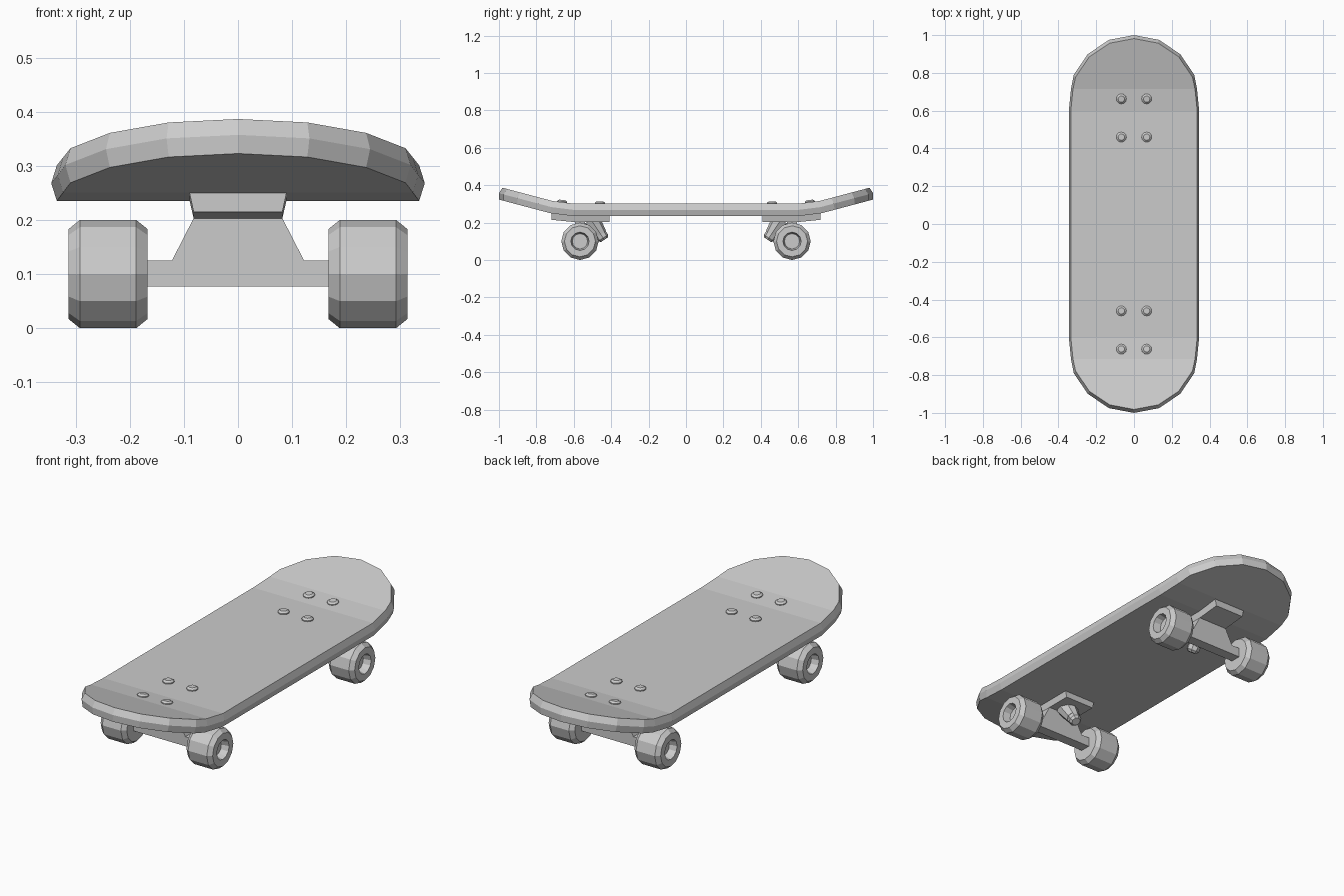
import bpy, bmesh
from math import pi, sin, cos, atan, radians
from mathutils import Matrix, Vector

if "Cube" in bpy.data.objects:
    bpy.data.objects.remove(bpy.data.objects["Cube"])


def make(name, bm, turn=0.0):
    bmesh.ops.remove_doubles(bm, verts=bm.verts, dist=1e-5)
    bmesh.ops.recalc_face_normals(bm, faces=bm.faces)
    me = bpy.data.meshes.new(name)
    bm.to_mesh(me)
    bm.free()
    ob = bpy.data.objects.new(name, me)
    ob.rotation_euler.z = turn
    bpy.context.collection.objects.link(ob)
    return ob


def loft(rings):
    """Join matching closed rings of points and cap both ends."""
    bm = bmesh.new()
    vs = [[bm.verts.new(p) for p in r] for r in rings]
    n = len(rings[0])
    for a, b in zip(vs, vs[1:]):
        for i in range(n):
            j = (i + 1) % n
            bm.faces.new((a[i], a[j], b[j], b[i]))
    bm.faces.new(vs[0])
    bm.faces.new(vs[-1])
    return bm


def lathe(profile, sides, matrix):
    """Spin (radius, height) pairs about local z, then place."""
    return loft([[matrix @ Vector((r * cos(2 * pi * i / sides), r * sin(2 * pi * i / sides), h))
                  for i in range(sides)] for r, h in profile])


# deck: rounded outline, kicked up at both ends, with a bevelled edge
def deck_z(y):
    y = abs(y)
    if y < 0.6:
        return 0.268
    if y < 0.72:
        return 0.268 + (y - 0.6) * 0.125
    return 0.283 + (y - 0.72) * 0.265


half = [(0.345, 0.6), (0.333, 0.72), (0.319, 0.79), (0.244, 0.90), (0.132, 0.975), (0.0, 1.0)]
tilts = [radians(3.5), radians(11)] + [atan(0.265)] * 4
rows = [(w, -y, -t) for (w, y), t in zip(half[::-1], tilts[::-1])]
rows += [(w, y, t) for (w, y), t in zip(half, tilts)]

bm = bmesh.new()
layers = []
for off, inset in ((-0.033, 1), (0, 0), (0.033, 1)):
    layer = []
    for w, y, t in rows:
        x = w * (0.97 if inset else 1)
        if inset and abs(y) > 0.73:
            y *= 1 - 0.01 * (abs(y) - 0.6) / 0.4
        yy, zz = y - sin(t) * off, deck_z(y) + cos(t) * off
        right = bm.verts.new((x, yy, zz))
        left = right if w == 0 else bm.verts.new((-x, yy, zz))
        layer.append((left, right))
    layers.append(layer)
for layer in (layers[0], layers[2]):
    for (l0, r0), (l1, r1) in zip(layer, layer[1:]):
        bm.faces.new(list(dict.fromkeys((l0, r0, r1, l1))))
for lo, hi in zip(layers, layers[1:]):
    for k in range(len(rows) - 1):
        for s in (0, 1):
            bm.faces.new((lo[k][s], lo[k + 1][s], hi[k + 1][s], hi[k][s]))
make("deck", bm)

# everything below is built for the front and turned round for the back
WY = -0.567
for end, turn in (("front", 0), ("back", pi)):
    # bolts
    for x in (-0.067, 0.067):
        for y, z, tilt in ((-0.46, 0.301, 0), (-0.663, 0.308, -radians(7))):
            m = Matrix.Translation((x, y, z)) @ Matrix.Rotation(tilt, 4, 'X')
            make(end + "_bolt", lathe([(0.027, -0.01), (0.027, 0.005), (0.017, 0.013)], 12, m), turn)

    # base plate, bent to follow the deck
    secs = [(-0.72, 0.215, 0.252), (-0.6, 0.203, 0.238), (-0.41, 0.203, 0.238)]
    make(end + "_base_plate", loft([[(-0.082, y, a), (0.082, y, a), (0.09, y, b), (-0.09, y, b)]
                                    for y, a, b in secs]), turn)

    # hanger with axle bar
    prof = [(0.08, 0.207), (0.122, 0.125), (0.18, 0.125), (0.18, 0.077)]
    prof += [(-x, z) for x, z in prof[::-1]]
    make(end + "_hanger", loft([[(x, y, z) for x, z in prof]
                                for y in (WY - 0.027, WY + 0.027)]), turn)

    # kingpin bushing and nut, leaning toward the middle
    axis = Vector((0, 0.55, -0.83))
    m = Matrix.Translation((0, -0.503, 0.208)) @ axis.to_track_quat('Z', 'Y').to_matrix().to_4x4()
    make(end + "_bushing", lathe([(0.05, -0.01), (0.034, 0.085)], 8, m), turn)
    make(end + "_kingpin_nut", lathe([(0.032, 0.08), (0.032, 0.108), (0.022, 0.12)], 8, m), turn)

    # wheels with a recessed hub
    wheel = [(0.083, 0.167), (0.1, 0.188), (0.1, 0.292), (0.083, 0.313),
             (0.049, 0.313), (0.041, 0.275)]
    for side, s in (("right", 1), ("left", -1)):
        m = Matrix.Translation((0, WY, 0.1)) @ Matrix.Rotation(s * pi / 2, 4, 'Y')
        make(f"{end}_{side}_wheel", lathe(wheel, 12, m), turn)
